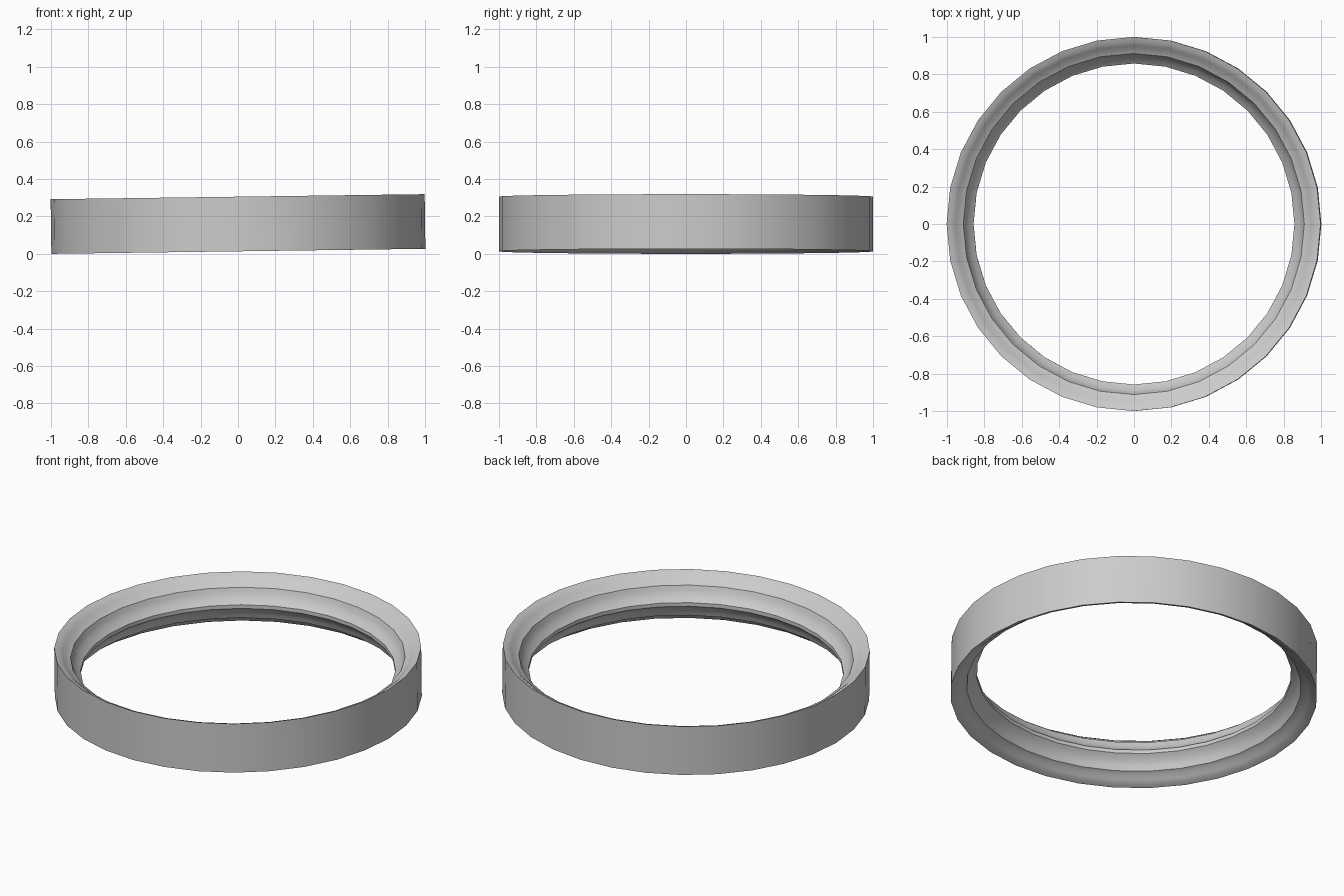
import bpy, bmesh, math
from mathutils import Matrix, Vector

cube = bpy.data.objects.get("Cube")
if cube:
    bpy.data.objects.remove(cube)

SIDES = 32
HALF = 0.146      # half the band height
TILT = -0.0135    # slight lean, +x side higher

# Flat grey finish
grey = bpy.data.materials.new("light grey")
grey.use_nodes = True
colour = (0.6, 0.6, 0.6, 1)
grey.diffuse_color = colour
grey.node_tree.nodes["Principled BSDF"].inputs["Base Color"].default_value = colour

# Upper half of the cross-section: rim, curved lip, crease, flared inner wall
upper = [(1.0, HALF), (0.975, 0.137), (0.955, 0.122), (0.935, 0.102),
         (0.912, 0.091), (0.903, 0.065), (0.888, 0.036), (0.858, 0.011)]
profile = upper + [(r, -z) for r, z in reversed(upper)]

# Revolve the closed profile into a ring
bm = bmesh.new()
verts = [bm.verts.new((r, 0, z)) for r, z in profile]
edges = [bm.edges.new((v, verts[(i + 1) % len(verts)])) for i, v in enumerate(verts)]
bmesh.ops.spin(bm, geom=verts + edges, cent=(0, 0, 0), axis=(0, 0, 1),
               angle=2 * math.pi, steps=SIDES, use_merge=True)
bmesh.ops.remove_doubles(bm, verts=bm.verts, dist=0.0005)
bmesh.ops.recalc_face_normals(bm, faces=bm.faces)

# Lean the ring and rest it on the ground
bm.transform(Matrix.Rotation(TILT, 4, 'Y'))
lowest = min(v.co.z for v in bm.verts)
bmesh.ops.translate(bm, verts=bm.verts, vec=Vector((0, 0, -lowest)))

mesh = bpy.data.meshes.new("ring_band")
bm.to_mesh(mesh)
bm.free()
mesh.materials.append(grey)
ring = bpy.data.objects.new("ring_band", mesh)
bpy.context.collection.objects.link(ring)

# Smooth shading with sharp creases
bpy.context.view_layer.objects.active = ring
ring.select_set(True)
bpy.ops.object.shade_smooth_by_angle(angle=math.radians(30))
